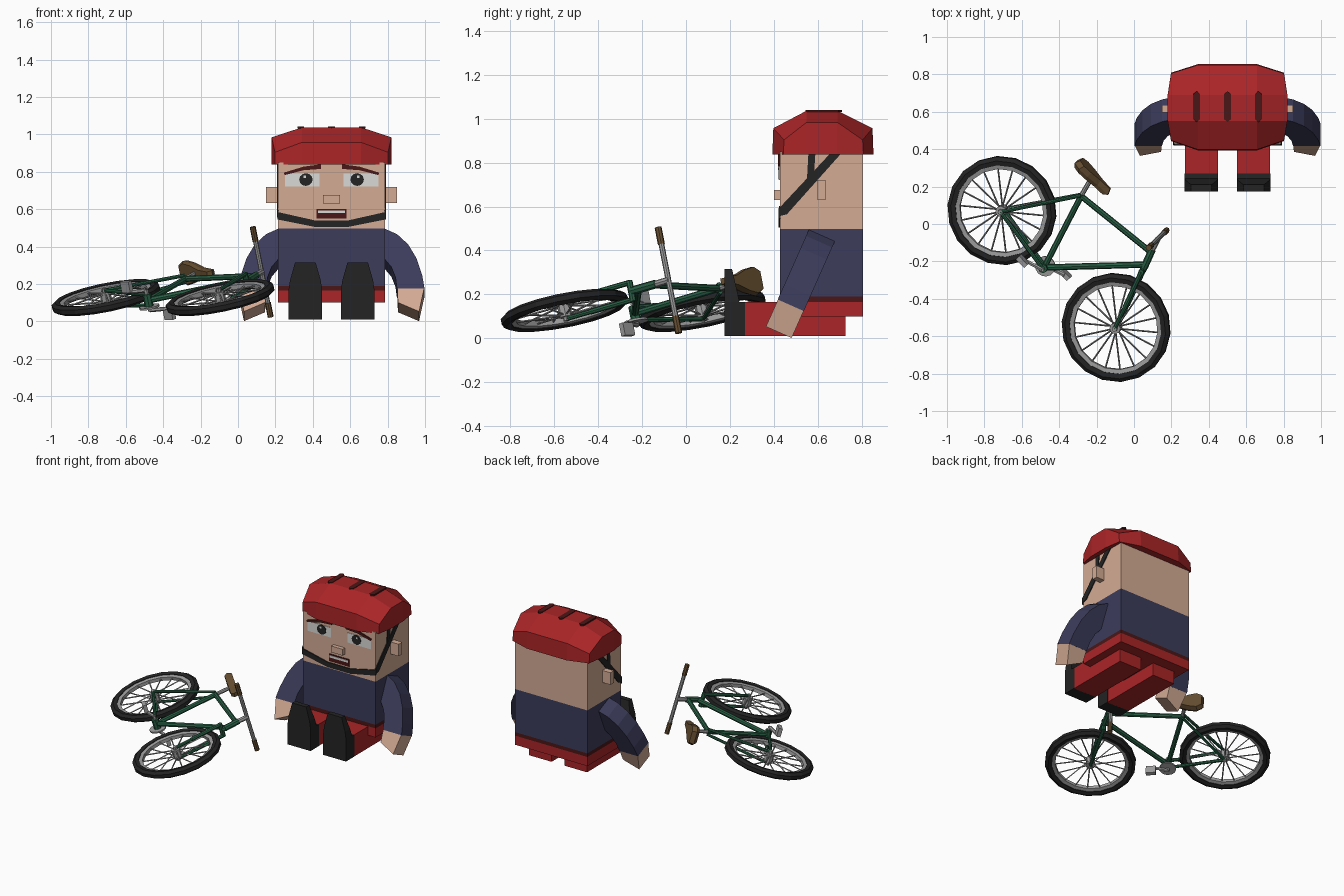
import bpy, bmesh, math
from mathutils import Vector, Matrix

if "Cube" in bpy.data.objects:
    bpy.data.objects.remove(bpy.data.objects["Cube"])


def mat(name, r, g, b):
    m = bpy.data.materials.new(name)
    m.diffuse_color = (r, g, b, 1)
    m.use_nodes = True
    m.node_tree.nodes["Principled BSDF"].inputs["Base Color"].default_value = m.diffuse_color
    return m


RED = mat("red", .40, .018, .02)
DARKRED = mat("dark_red", .07, .008, .008)
SKIN = mat("skin", .66, .41, .30)
NAVY = mat("navy", .045, .045, .105)
BLACK = mat("black", .017, .017, .017)
WHITE = mat("eye_white", .7, .7, .68)
GREEN = mat("green", .022, .115, .06)
GREY = mat("metal_grey", .34, .34, .34)
BROWN = mat("brown", .13, .075, .03)


def finish(name, bm, mats):
    bmesh.ops.recalc_face_normals(bm, faces=bm.faces)
    me = bpy.data.meshes.new(name)
    bm.to_mesh(me)
    bm.free()
    for m in mats:
        me.materials.append(m)
    ob = bpy.data.objects.new(name, me)
    bpy.context.collection.objects.link(ob)
    return ob


def loft(name, rings, mats, bands=None):
    """Stack of closed rings with capped ends; bands gives a material per band."""
    bm = bmesh.new()
    vs = [[bm.verts.new(p) for p in ring] for ring in rings]
    n = len(vs[0])
    for i in range(len(vs) - 1):
        for j in range(n):
            k = (j + 1) % n
            f = bm.faces.new((vs[i][j], vs[i][k], vs[i + 1][k], vs[i + 1][j]))
            f.material_index = bands[i] if bands else 0
    bm.faces.new(vs[0]).material_index = bands[0] if bands else 0
    bm.faces.new(vs[-1]).material_index = bands[-1] if bands else 0
    return finish(name, bm, mats)


def prism(name, pts, d0, d1, place, m):
    """Outline pts extruded from d0 to d1; place maps (u, v, d) to space."""
    return loft(name, [[place(u, v, d) for u, v in pts] for d in (d0, d1)], [m])


def rect(x0, x1, y0, y1):
    return [(x0, y0), (x1, y0), (x1, y1), (x0, y1)]


def flat(x, y, z):
    return (x, y, z)


def box(name, x0, x1, y0, y1, z0, z1, m):
    return prism(name, rect(x0, x1, y0, y1), z0, z1, flat, m)


# ---------------- seated figure ----------------
CX, FACE = .5, .428

# torso and head: one block banded by height
loft("body", [[(x, y, z) for x, y in rect(.214, .786, FACE, .806)]
              for z in (.10, .165, .19, .497, .85)],
     [RED, DARKRED, NAVY, SKIN], [0, 1, 2, 3])

# helmet: faceted 4 x 4 crown over a straight rim
hx = [(.198, .342, .658, .802), (.18, .342, .658, .82)]
hy = [(.447, .398, .398, .447), (.55,) * 4, (.69,) * 4, (.805, .85, .85, .805)]
hz = [(.904, .957, .957, .904), (.984, 1.037, 1.037, .984)]
bm = bmesh.new()
grid = [[bm.verts.new((hx[j in (1, 2)][i], hy[j][i], hz[j in (1, 2)][i]))
         for i in range(4)] for j in range(4)]
for j in range(3):
    for i in range(3):
        bm.faces.new((grid[j][i], grid[j][i + 1], grid[j + 1][i + 1], grid[j + 1][i]))
rim = grid[0] + [grid[1][3], grid[2][3]] + grid[3][::-1] + [grid[2][0], grid[1][0]]
low = [bm.verts.new((v.co.x, .62 + (v.co.y - .62) * 1.02, .838)) for v in rim]
for i in range(12):
    k = (i + 1) % 12
    bm.faces.new((rim[i], rim[k], low[k], low[i]))
bm.faces.new(low)
finish("helmet", bm, [RED])

# helmet vents
for i, x in enumerate((.335, .5, .665)):
    pts = [(x - .018, .56), (x, .545), (x + .018, .56),
           (x + .018, .695), (x, .71), (x - .018, .695)]
    prism(f"helmet_vent_{i}", pts, 1.031, 1.041, flat, DARKRED)


def on_face(u, v, d):
    return (u, FACE - d, v)


for s, side in ((-1, "left"), (1, "right")):
    def mx(u, v, d):
        return on_face(CX + s * u, v, d)

    # ears, eyes and brows
    box(side + "_ear", *sorted((CX + s * .28, CX + s * .35)), .596, .637, .632, .718, SKIN)
    prism(side + "_eye_white", rect(.065, .25, .72, .79), -.002, .003, mx, WHITE)
    ring = [(.137 + .036 * math.cos(t * math.pi / 6), .758 + .034 * math.sin(t * math.pi / 6))
            for t in range(12)]
    prism(side + "_pupil", ring, 0, .006, mx, BLACK)
    prism(side + "_eye_glint", rect(.137, .15, .766, .779), .002, .008, mx, WHITE)
    prism(side + "_brow", [(.055, .815), (.055, .84), (.15, .827), (.255, .795), (.25, .782), (.15, .808)],
          -.002, .008, mx, DARKRED)

    # helmet straps on the side of the head
    def on_side(y, z, d):
        return (CX + s * (.286 + d), y, z)
    prism(side + "_rear_strap", [(.422, .555), (.46, .565), (.71, .845), (.66, .845), (.422, .59)],
          -.002, .006, on_side, BLACK)
    prism(side + "_front_strap", [(.55, .70), (.582, .73), (.59, .845), (.558, .845)],
          -.002, .005, on_side, BLACK)

    # bent arm leaning forward, with the hand on the ground
    def arm(u, v, w):
        return (CX + s * u, .62 + (v - .47) * .445 + w * .914, v - w * .407)
    prism(side + "_arm", [(.25, .47), (.286, .468), (.35, .44), (.41, .385), (.455, .31), (.485, .22),
                          (.497, .15), (.35, .15), (.342, .21), (.32, .265), (.286, .305), (.25, .32)],
          -.065, .065, arm, NAVY)
    prism(side + "_hand", [(.352, .15), (.495, .15), (.468, .027), (.355, .075)], -.064, .064, arm, SKIN)

    # leg and upright shoe
    lx = CX + s * .14
    box(side + "_leg", lx - .088, lx + .088, .265, .727, .01, .164, RED)
    loft(side + "_shoe", [[(x, y, z) for x, y in rect(lx - w, lx + w, .175, y1)] for z, y1, w in
                          ((.01, .27, .09), (.164, .27, .09), (.166, .243, .09),
                           (.22, .232, .082), (.315, .21, .055))], [BLACK])

box("nose", .455, .545, .40, .43, .63, .675, SKIN)
prism("mouth", rect(.42, .58, .55, .602), -.002, .004, on_face, DARKRED)
prism("teeth", rect(.428, .572, .578, .594), 0, .007, on_face, WHITE)
prism("chin_strap", [(.21, .545), (.41, .505), (.59, .505), (.79, .545), (.79, .585), (.59, .54),
                     (.41, .54), (.21, .585)], -.002, .007, on_face, BLACK)

# ---------------- bicycle lying on its side ----------------
# local axes: a forward from the rear axle, h toward the saddle, l sideways
S, C = .27, .963
F, U = Vector((.699, -.716, 0)), Vector((.716 * C, .699 * C, S))
N = F.cross(U)
O = Vector((-.706, .072, .127))


def bike(a, h, l):
    return O + F * a + U * h + N * l


def tubes(name, segs, m, n=8):
    """Straight tubes (p, q, radius) in bicycle coordinates."""
    bm = bmesh.new()
    for p, q, r in segs:
        p, q = bike(*p), bike(*q)
        rot = (q - p).to_track_quat('Z', 'Y').to_matrix().to_4x4()
        bmesh.ops.create_cone(bm, cap_ends=True, segments=n, radius1=r, radius2=r, depth=(q - p).length,
                              matrix=Matrix.Translation((p + q) / 2) @ rot)
    return finish(name, bm, [m])


def lathe(name, a0, profile, m, n=18):
    """Closed (radius, l) profile turned round an axle at a0."""
    bm = bmesh.new()
    vs = [[bm.verts.new(bike(a0 + r * math.cos(t), r * math.sin(t), l)) for r, l in profile]
          for t in (2 * math.pi * i / n for i in range(n))]
    k = len(profile)
    for i in range(n):
        for j in range(k):
            p, q = vs[i], vs[(i + 1) % n]
            bm.faces.new((p[j], q[j], q[(j + 1) % k], p[(j + 1) % k]))
    return finish(name, bm, [m])


# wheels
for side, a0 in (("rear", 0), ("front", .873)):
    lathe(side + "_tyre", a0, [(.25, -.021), (.275, -.026), (.295, -.012),
                               (.295, .012), (.275, .026), (.25, .021)], BLACK)
    lathe(side + "_rim", a0, [(.252, -.017), (.252, .017), (.228, .012), (.228, -.012)], GREY)
    spokes = []
    for i in range(18):
        t, l = 2 * math.pi * i / 18, .022 * (-1) ** i
        c, s = math.cos(t), math.sin(t)
        spokes.append(((a0 + .02 * c, .02 * s, l), (a0 + .235 * c, .235 * s, 0), .0045))
    tubes(side + "_spokes", spokes, GREY, 4)
    tubes(side + "_hub", [((a0, 0, -.032), (a0, 0, .032), .03),
                          ((a0, 0, -.05), (a0, 0, .05), .014)], GREY)

# frame and fork
BB, SEAT, HEAD, CROWN = (.375, -.054, 0), (.237, .381, 0), (.71, .445, 0), (.748, .345, 0)
frame = [(BB, SEAT, .016), ((.237, .37, 0), (.715, .43, 0), .016), (BB, (.742, .36, 0), .017),
         (HEAD, CROWN, .02), ((.375, -.054, -.035), (.375, -.054, .035), .024),
         ((.755, .325, -.048), (.755, .325, .048), .015), (CROWN, (.755, .325, 0), .018)]
for s in (-1, 1):
    frame += [((0, 0, s * .04), (.237, .375, s * .018), .010),
              ((0, 0, s * .04), (.375, -.054, s * .03), .011),
              ((.755, .325, s * .04), (.83, .12, s * .04), .013),
              ((.83, .12, s * .04), (.873, 0, s * .04), .011)]
tubes("frame", frame, GREEN)

# seat post and saddle
tubes("seat_post", [(SEAT, (.21, .48, 0), .013)], GREY)
half = [(.09, .045), (.13, .068), (.19, .055), (.26, .025), (.335, .014)]
outline = half + [(a, -l) for a, l in half[::-1]]
loft("saddle", [[bike(CXA + (a - CXA) * k, h, l * k) for a, l in outline]
                for CXA, k, h in ((.2, .85, .465), (.2, 1, .485), (.2, .9, .515))], [BROWN])

# handlebar, stem and grips
tubes("handlebar", [((.69, .508, -.19), (.69, .508, .19), .013), (HEAD, (.69, .51, 0), .016)], GREY)
tubes("grips", [((.69, .508, s * .17), (.69, .508, s * .25), .016) for s in (-1, 1)], BROWN)

# cranks, chainring and pedals
tubes("chainring", [((.375, -.054, -.042), (.375, -.054, -.032), .055)], GREY, 14)
cranks = [((.375, -.054, -.06), (.375, -.054, .06), .012)]
for s, side in ((-1, "right"), (1, "left")):
    pa, ph = .375 - s * .105, -.054 - s * .035
    cranks.append(((.375, -.054, s * .055), (pa, ph, s * .055), .011))
    prism(side + "_pedal", rect(pa - .032, pa + .032, ph - .013, ph + .013), s * .055, s * .115, bike, GREY)
tubes("cranks", cranks, GREY, 6)
